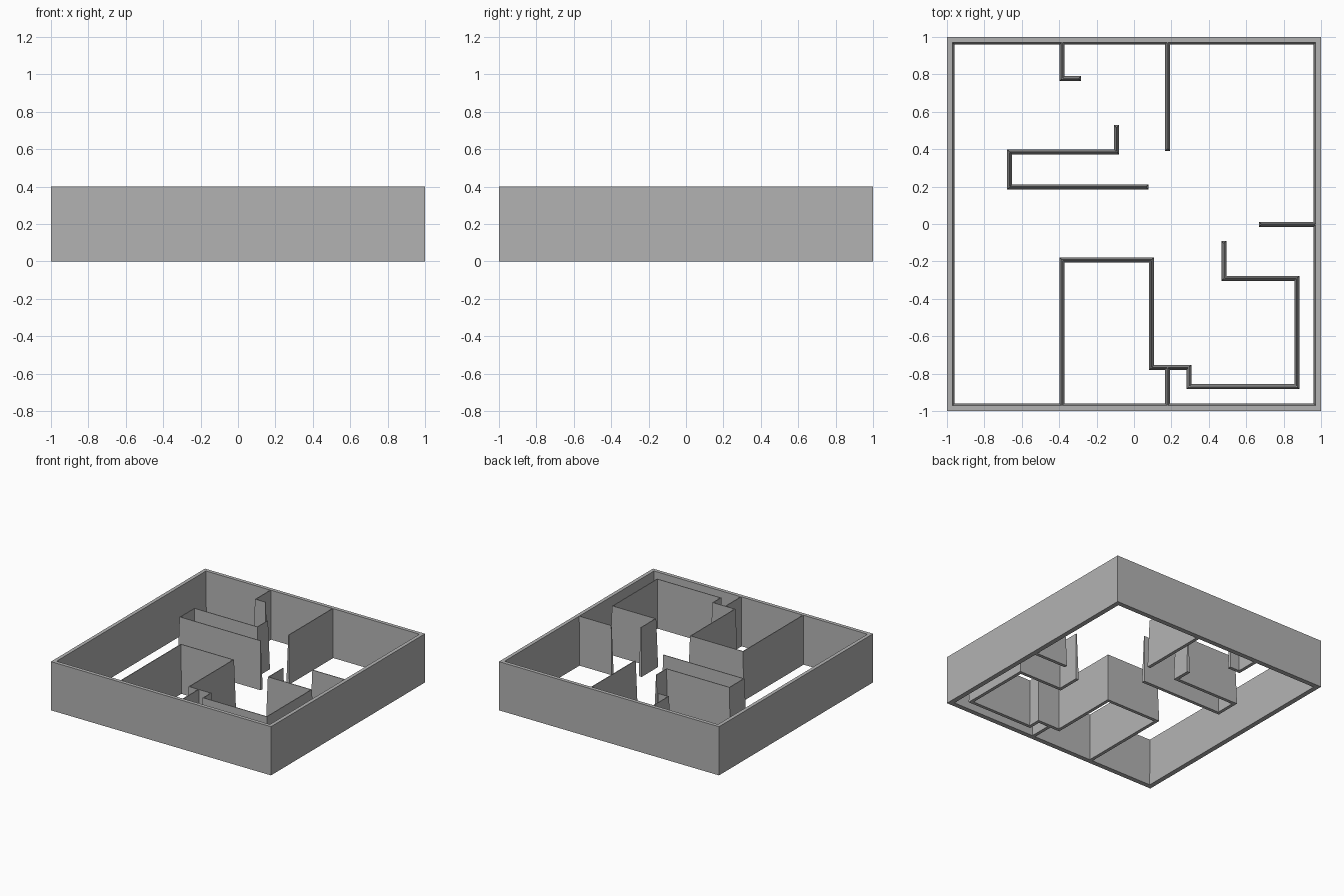
import bpy
import bmesh
from mathutils import Vector

HEIGHT = 0.4
BASE, TOP = 0.0135, 0.003   # half thickness of partitions at floor and crest

cube = bpy.data.objects.get("Cube")
if cube:
    bpy.data.objects.remove(cube, do_unlink=True)

grey = bpy.data.materials.new("wall grey")
grey.use_nodes = True
colour = (0.45, 0.45, 0.45, 1)
grey.diffuse_color = colour
grey.node_tree.nodes["Principled BSDF"].inputs["Base Color"].default_value = colour


def finish(name, bm):
    bmesh.ops.recalc_face_normals(bm, faces=bm.faces)
    mesh = bpy.data.meshes.new(name)
    bm.to_mesh(mesh)
    bm.free()
    mesh.materials.append(grey)
    obj = bpy.data.objects.new(name, mesh)
    bpy.context.collection.objects.link(obj)


def section(bm, point, before, after, end):
    """Tapered, mitred cross-section of a wall at one path point."""
    n1 = Vector((-before.y, before.x))
    n2 = Vector((-after.y, after.x))
    mitre = (n1 + n2) / (1 + n1.dot(n2))
    ring = []
    for half, z, side in ((BASE, 0, 1), (BASE, 0, -1), (TOP, HEIGHT, -1), (TOP, HEIGHT, 1)):
        p = point + mitre * half * side + before * half * end
        ring.append(bm.verts.new((p.x, p.y, z)))
    return ring


def partition(name, path):
    pts = [Vector(p) for p in path]
    dirs = [(b - a).normalized() for a, b in zip(pts, pts[1:])]
    bm = bmesh.new()
    rings = []
    last = len(pts) - 1
    for i, p in enumerate(pts):
        end = -1 if i == 0 else (1 if i == last else 0)
        rings.append(section(bm, p, dirs[max(i - 1, 0)], dirs[min(i, last - 1)], end))
    for a, b in zip(rings, rings[1:]):
        for k in range(4):
            j = (k + 1) % 4
            bm.faces.new((a[k], a[j], b[j], b[k]))
    bm.faces.new(rings[0])
    bm.faces.new(rings[-1])
    finish(name, bm)


# Square enclosure: upright outside, drafted inside
bm = bmesh.new()
loops = []
for r, z in ((1, 0), (1, HEIGHT), (0.97, HEIGHT), (0.96, 0)):
    loops.append([bm.verts.new((sx * r, sy * r, z))
                  for sx, sy in ((-1, -1), (1, -1), (1, 1), (-1, 1))])
for a, b in zip(loops, loops[1:] + loops[:1]):
    for k in range(4):
        j = (k + 1) % 4
        bm.faces.new((a[k], a[j], b[j], b[k]))
finish("outer_wall", bm)

# Inner partitions as floor-plan paths
edge = 0.972
partition("back_right_partition", [(-0.384, edge), (-0.384, 0.777), (-0.297, 0.777)])
partition("back_left_partition", [(0.18, edge), (0.18, 0.403)])
partition("hooked_partition", [(-0.093, 0.515), (-0.093, 0.385), (-0.665, 0.385),
                               (-0.665, 0.198), (0.063, 0.198)])
partition("left_side_partition", [(edge, -0.002), (0.682, -0.002)])
partition("winding_partition", [(-0.384, -edge), (-0.384, -0.192), (0.093, -0.192),
                                (0.093, -0.768), (0.293, -0.768), (0.293, -0.87),
                                (0.871, -0.87), (0.871, -0.291), (0.48, -0.291),
                                (0.48, -0.105)])
partition("front_left_partition", [(0.18, -edge), (0.18, -0.768)])
